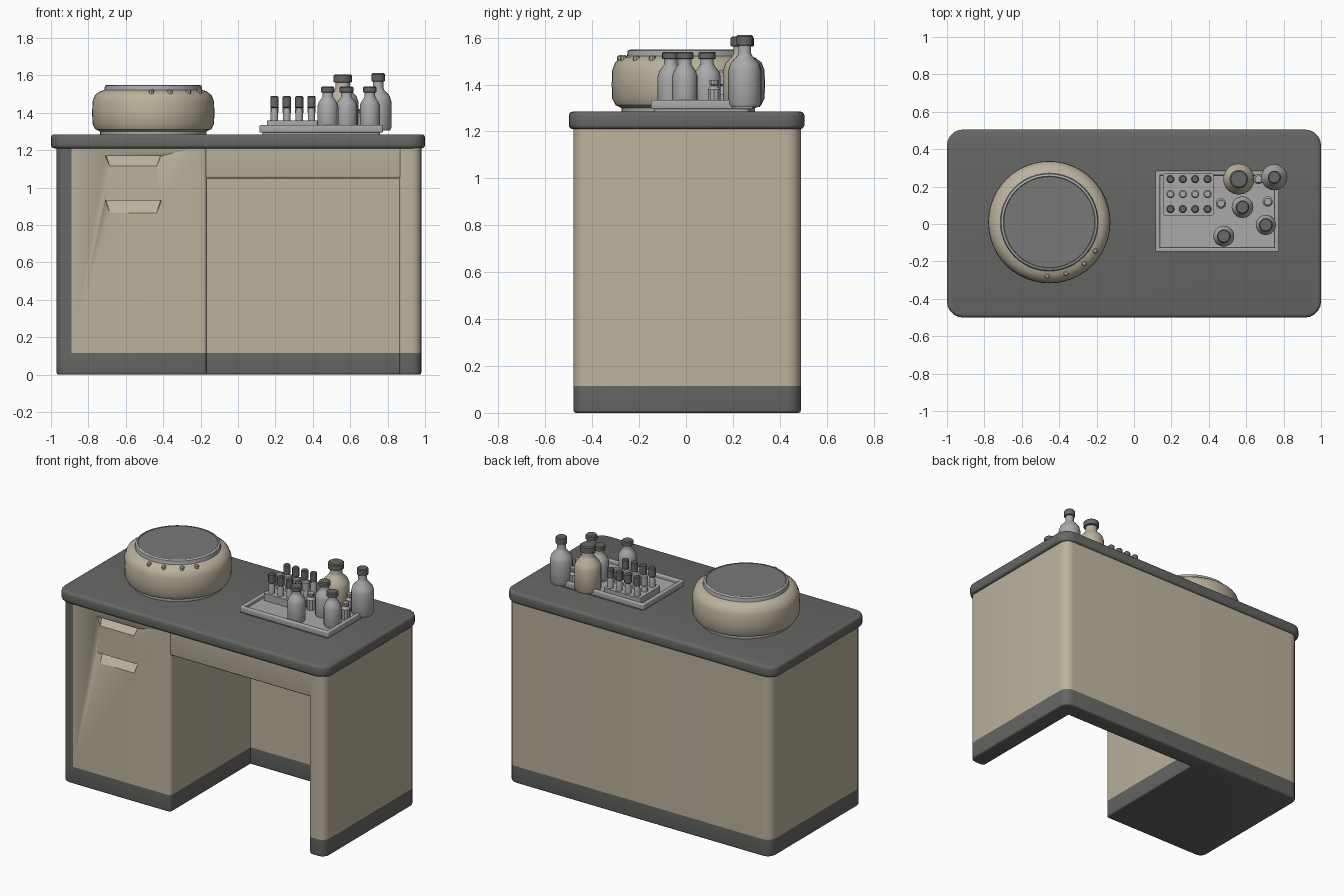
import bpy, bmesh, math
from mathutils import Vector

if "Cube" in bpy.data.objects:
    bpy.data.objects.remove(bpy.data.objects["Cube"])


def material(name, rgb):
    m = bpy.data.materials.new(name)
    m.diffuse_color = (*rgb, 1)
    m.use_nodes = True
    m.node_tree.nodes["Principled BSDF"].inputs["Base Color"].default_value = m.diffuse_color
    return m


BEIGE = material("warm beige", (0.50, 0.45, 0.34))
DARK = material("dark grey", (0.135, 0.135, 0.13))
MID = material("mid grey", (0.19, 0.19, 0.185))
LIGHT = material("light grey", (0.40, 0.40, 0.40))


def finish(bm, name, mats, angle=40):
    bmesh.ops.recalc_face_normals(bm, faces=bm.faces)
    me = bpy.data.meshes.new(name)
    bm.to_mesh(me)
    bm.free()
    ob = bpy.data.objects.new(name, me)
    bpy.context.collection.objects.link(ob)
    for m in mats:
        me.materials.append(m)
    bpy.ops.object.select_all(action='DESELECT')
    ob.select_set(True)
    bpy.context.view_layer.objects.active = ob
    bpy.ops.object.shade_smooth_by_angle(angle=math.radians(angle))
    return ob


def prism(points, z0, z1, bottom=0, top=0, steps=5):
    """Extrude an outline of (x, y, corner radius), optionally rounding its rims."""
    bm = bmesh.new()
    ring = []
    n = len(points)
    for i, (x, y, r) in enumerate(points):
        p = Vector((x, y, z0))
        a = Vector((*points[i - 1][:2], z0)) - p
        b = Vector((*points[(i + 1) % n][:2], z0)) - p
        if r == 0:
            ring.append(bm.verts.new(p))
            continue
        # circular fillet of a right-angled corner
        a, b = a.normalized() * r, b.normalized() * r
        for k in range(steps + 1):
            t = k / steps * math.pi / 2
            ring.append(bm.verts.new(p + a * (1 - math.sin(t)) + b * (1 - math.cos(t))))
    face = bm.faces.new(ring)
    res = bmesh.ops.extrude_face_region(bm, geom=[face])
    bmesh.ops.translate(bm, vec=(0, 0, z1 - z0),
                        verts=[v for v in res["geom"] if isinstance(v, bmesh.types.BMVert)])
    for z, width in ((z0, bottom), (z1, top)):
        if width:
            rim = [e for e in bm.edges if all(abs(v.co.z - z) < 1e-5 for v in e.verts)]
            bmesh.ops.bevel(bm, geom=rim, offset=width, segments=3, profile=0.5, affect='EDGES')
    return bm


def rect(x0, x1, y0, y1, r):
    return [(x0, y0, r), (x1, y0, r), (x1, y1, r), (x0, y1, r)]


def lathe(name, x, y, profile, mats, segs=24, angle=35):
    """Revolve (radius, z, material index) points; each index colours the band above."""
    bm = bmesh.new()
    rings = []
    for r, z, _ in profile:
        rings.append([bm.verts.new((x + r * math.cos(2 * math.pi * k / segs),
                                    y + r * math.sin(2 * math.pi * k / segs), z))
                      for k in range(segs)])
    bm.faces.new(rings[0]).material_index = profile[0][2]
    bm.faces.new(rings[-1]).material_index = profile[-1][2]
    for lo, hi, p in zip(rings, rings[1:], profile):
        for k in range(segs):
            j = (k + 1) % segs
            bm.faces.new((lo[k], lo[j], hi[j], hi[k])).material_index = p[2]
    return finish(bm, name, mats, angle)


# Desk carcass: drawer block, back panel and right leg as one U-shaped plan
PLAN = [(-0.97, -0.48, 0.05), (-0.165, -0.48, 0.025), (-0.165, 0.37, 0), (0.86, 0.37, 0),
        (0.86, -0.48, 0.025), (0.98, -0.48, 0.05), (0.98, 0.49, 0.06), (-0.97, 0.49, 0.06)]
finish(prism(PLAN, 0, 0.115, bottom=0.012), "plinth", [DARK])

bm = prism(PLAN, 0.115, 1.22)
bmesh.ops.bisect_plane(bm, geom=bm.verts[:] + bm.edges[:] + bm.faces[:],
                       plane_co=(-0.89, 0, 0), plane_no=(1, 0, 0))
for f in bm.faces:  # dark strip around the left front corner
    c = f.calc_center_median()
    f.material_index = int(c.x < -0.89 and c.y < -0.425 and abs(f.normal.z) < 0.5)
body = finish(bm, "desk_body", [BEIGE, DARK])

# Sloped finger recesses in the drawer fronts
for top, low in ((1.17, 1.115), (0.93, 0.865)):
    bm = bmesh.new()
    rows = [[bm.verts.new((-0.56 + s * w, y, z)) for w, y, z in
             ((0.155, -0.52, top), (0.145, -0.43, top), (0.125, -0.48, low), (0.125, -0.52, low))]
            for s in (-1, 1)]
    bm.faces.new(rows[0])
    bm.faces.new(rows[1])
    for k in range(4):
        j = (k + 1) % 4
        bm.faces.new((rows[0][k], rows[0][j], rows[1][j], rows[1][k]))
    cutter = finish(bm, "recess_cutter", [])
    cutter.hide_render = True
    mod = body.modifiers.new("recess", 'BOOLEAN')
    mod.operation, mod.solver, mod.object = 'DIFFERENCE', 'EXACT', cutter
    bpy.context.view_layer.objects.active = body
    bpy.ops.object.modifier_apply(modifier=mod.name)
    bpy.data.objects.remove(cutter)

# Apron above the knee space and the worktop
finish(prism(rect(-0.19, 0.88, -0.472, 0.40, 0), 1.05, 1.22, bottom=0.012), "apron", [BEIGE])
finish(prism(rect(-1, 1, -0.5, 0.505, 0.085), 1.21, 1.285, 0.018, 0.018), "worktop", [DARK])

# Round drum machine with pale foot, pale rim and grey lid
DX, DY = -0.453, 0.01
lathe("drum", DX, DY, [
    (0.285, 1.28, 1), (0.285, 1.30, 0), (0.31, 1.312, 0), (0.325, 1.34, 0), (0.327, 1.40, 0),
    (0.325, 1.46, 0), (0.312, 1.495, 0), (0.285, 1.515, 0), (0.262, 1.522, 1),
    (0.258, 1.545, 1), (0.246, 1.55, 2), (0.243, 1.547, 2)], [BEIGE, LIGHT, MID], 48)

# Small buttons on the front shoulder of the drum
for i, deg in enumerate((-92, -72, -50, -32)):
    a = math.radians(deg)
    lathe(f"drum_button_{i + 1}", DX + 0.29 * math.cos(a), DY + 0.29 * math.sin(a),
          [(0.014, 1.49, 0), (0.014, 1.52, 0), (0.008, 1.526, 0)], [BEIGE], 8)

# Tray: floor plus raised rim
TX0, TX1, TY0, TY1 = 0.115, 0.775, -0.15, 0.285
finish(prism(rect(TX0 + 0.015, TX1 - 0.015, TY0 + 0.015, TY1 - 0.015, 0.02), 1.28, 1.312),
       "tray_floor", [LIGHT])
for name, x0, x1, y0, y1 in (("front", TX0, TX1, TY0, TY0 + 0.025),
                             ("back", TX0, TX1, TY1 - 0.025, TY1),
                             ("left", TX0, TX0 + 0.025, TY0, TY1),
                             ("right", TX1 - 0.025, TX1, TY0, TY1)):
    finish(prism(rect(x0, x1, y0, y1, 0.01), 1.295, 1.335, 0.006, 0.006),
           "tray_rim_" + name, [LIGHT])

# Vial rack
finish(prism(rect(0.155, 0.425, 0.045, 0.27, 0.01), 1.305, 1.36), "vial_rack", [LIGHT])


def bottle(name, x, y, r, neck, top, shoulder, body_mat=LIGHT):
    """Bottle with rounded shoulder, slim neck and wider dark cap."""
    h = top - shoulder
    cap = neck * 1.3
    lathe(name, x, y, [
        (r * 0.9, 1.305, 0), (r, 1.32, 0), (r, shoulder, 0), (r * 0.88, shoulder + h * 0.2, 0),
        (neck * 1.15, shoulder + h * 0.42, 0), (neck, shoulder + h * 0.5, 0),
        (neck, top - h * 0.3, 1), (cap, top - h * 0.28, 1), (cap, top - 0.006, 1),
        (cap * 0.85, top, 1)], [body_mat, DARK], 20)


# Large and medium bottles
bottle("large_bottle_left", 0.56, 0.24, 0.083, 0.038, 1.605, 1.46, BEIGE)
bottle("large_bottle_right", 0.75, 0.25, 0.07, 0.027, 1.612, 1.46)
for i, (x, y, r) in enumerate(((0.58, 0.09, 0.058), (0.48, -0.065, 0.056), (0.705, -0.005, 0.054))):
    bottle(f"medium_bottle_{i + 1}", x, y, r, 0.028, 1.54, 1.435)

# Short stoppered jars between the bottles
for i, (x, y) in enumerate(((0.465, 0.11), (0.715, 0.12), (0.665, 0.24))):
    lathe(f"small_jar_{i + 1}", x, y, [
        (0.028, 1.305, 0), (0.028, 1.38, 0), (0.015, 1.395, 0), (0.02, 1.40, 0), (0.02, 1.42, 0)],
        [LIGHT], 10)

# Vials in three rows, dark caps on the outer rows
for row, y in enumerate((0.08, 0.16, 0.24)):
    cap = LIGHT if row == 1 else DARK
    top = 1.46 if row == 1 else 1.49
    for col in range(4):
        lathe(f"vial_{row + 1}_{col + 1}", 0.195 + 0.066 * col, y, [
            (0.02, 1.33, 0), (0.02, top - 0.085, 0), (0.015, top - 0.065, 1),
            (0.022, top - 0.06, 1), (0.022, top - 0.006, 1), (0.016, top, 1)], [LIGHT, cap], 12)
